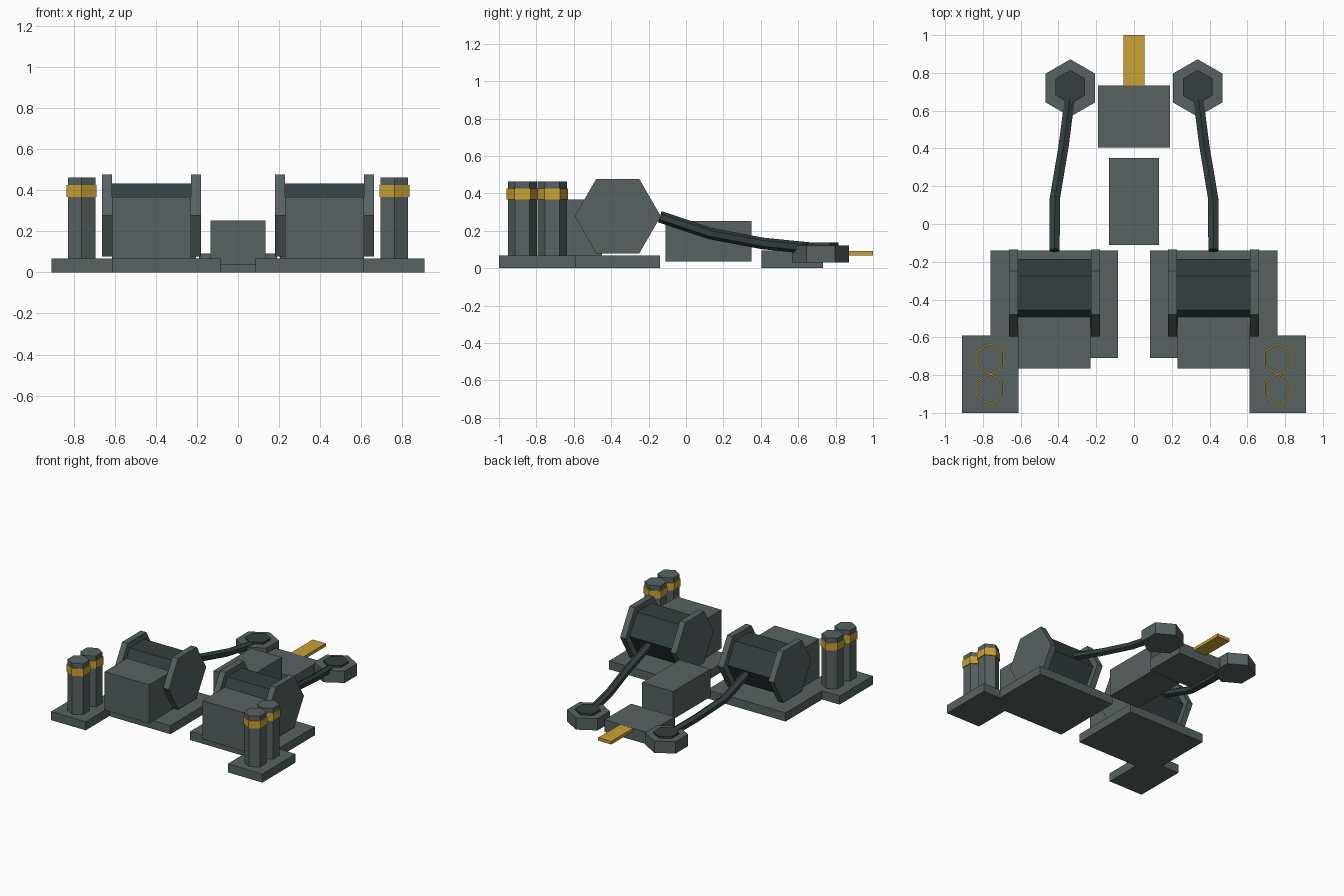
import bpy
import bmesh
from math import sin, cos, pi
from mathutils import Vector

cube = bpy.data.objects.get("Cube")
if cube:
    bpy.data.objects.remove(cube, do_unlink=True)


def material(name, color):
    m = bpy.data.materials.new(name)
    m.use_nodes = True
    m.diffuse_color = (*color, 1)
    m.node_tree.nodes["Principled BSDF"].inputs["Base Color"].default_value = (*color, 1)
    return m


GREY = material("grey_green_steel", (0.095, 0.122, 0.12))
DARK = material("dark_steel", (0.034, 0.05, 0.05))
GOLD = material("gold_paint", (0.58, 0.36, 0.035))


def finish(name, bm, mat):
    bmesh.ops.recalc_face_normals(bm, faces=bm.faces)
    mesh = bpy.data.meshes.new(name)
    bm.to_mesh(mesh)
    bm.free()
    mesh.materials.append(mat)
    ob = bpy.data.objects.new(name, mesh)
    bpy.context.collection.objects.link(ob)
    return ob


def box(name, x, y, z, mat):
    """Box from (low, high) ranges on each axis."""
    bm = bmesh.new()
    bmesh.ops.create_cube(bm, size=1)
    for v in bm.verts:
        v.co = [r[0] + (c + 0.5) * (r[1] - r[0]) for c, r in zip(v.co, (x, y, z))]
    return finish(name, bm, mat)


def loft(name, rings, mat):
    """Closed solid through a list of hexagonal rings."""
    bm = bmesh.new()
    rows = [[bm.verts.new(p) for p in ring] for ring in rings]
    for a, b in zip(rows, rows[1:]):
        for i in range(6):
            j = (i + 1) % 6
            bm.faces.new((a[i], a[j], b[j], b[i]))
    bm.faces.new(rows[0])
    bm.faces.new(rows[-1])
    return finish(name, bm, mat)


ANGLES = [i * pi / 3 for i in range(6)]


def hex_post(name, x, y, r, z, mat):
    """Upright hexagonal prism with corners on the y axis."""
    return loft(name, [[(x + r * sin(a), y + r * cos(a), h) for a in ANGLES] for h in z], mat)


def hex_roller(name, x, y, z, r, mat):
    """Hexagonal prism lying along x, flat on top."""
    return loft(name, [[(e, y + r * cos(a), z + r * sin(a)) for a in ANGLES] for e in x], mat)


def chain(name, points, r, mat):
    pts = [Vector(p) for p in points]
    rings = []
    for i, p in enumerate(pts):
        t = pts[min(i + 1, len(pts) - 1)] - pts[max(i - 1, 0)]
        side = t.cross(Vector((0, 0, 1))).normalized()
        up = side.cross(t).normalized()
        rings.append([p + r * (side * sin(a) + up * cos(a)) for a in ANGLES])
    return loft(name, rings, mat)


BASE = 0.067

# Mirrored winch stations
for s, side in ((1, "left"), (-1, "right")):
    def span(a, b):
        return tuple(sorted((s * a, s * b)))

    box(side + "_winch_base", span(0.085, 0.76), (-0.71, -0.14), (0, BASE), GREY)
    box(side + "_motor_housing", span(0.23, 0.613), (-0.765, -0.45), (BASE, 0.367), GREY)
    hex_roller(side + "_drum", span(0.225, 0.618), -0.365, 0.278, 0.18, DARK)
    hex_roller(side + "_inner_flange", span(0.18, 0.228), -0.365, 0.278, 0.23, GREY)
    hex_roller(side + "_outer_flange", span(0.615, 0.662), -0.365, 0.278, 0.23, GREY)

    # Bollard pair with painted bands
    box(side + "_bollard_base", span(0.612, 0.91), (-1, -0.59), (0, BASE), GREY)
    for y, place in ((-0.875, "front"), (-0.715, "rear")):
        hex_post(f"{side}_{place}_bollard", s * 0.762, y, 0.078, (BASE, 0.463), GREY)
        hex_post(f"{side}_{place}_bollard_band", s * 0.762, y, 0.085, (0.368, 0.427), GOLD)

    # Chain and deck pipe
    chain(side + "_chain", [(s * 0.42, -0.14, 0.275), (s * 0.42, 0.13, 0.185),
                            (s * 0.373, 0.41, 0.132), (s * 0.338, 0.68, 0.105)], 0.031, DARK)
    hex_post(side + "_deck_pipe", s * 0.337, 0.72, 0.152, (0.03, 0.122), GREY)
    hex_post(side + "_deck_pipe_cap", s * 0.337, 0.725, 0.09, (0.11, 0.137), DARK)

# Centreline parts
box("center_locker", (-0.133, 0.133), (-0.11, 0.35), (0.036, 0.253), GREY)
box("bow_block", (-0.19, 0.19), (0.405, 0.733), (0, 0.093), GREY)
box("bow_tongue", (-0.056, 0.056), (0.72, 1), (0.068, 0.092), GOLD)
